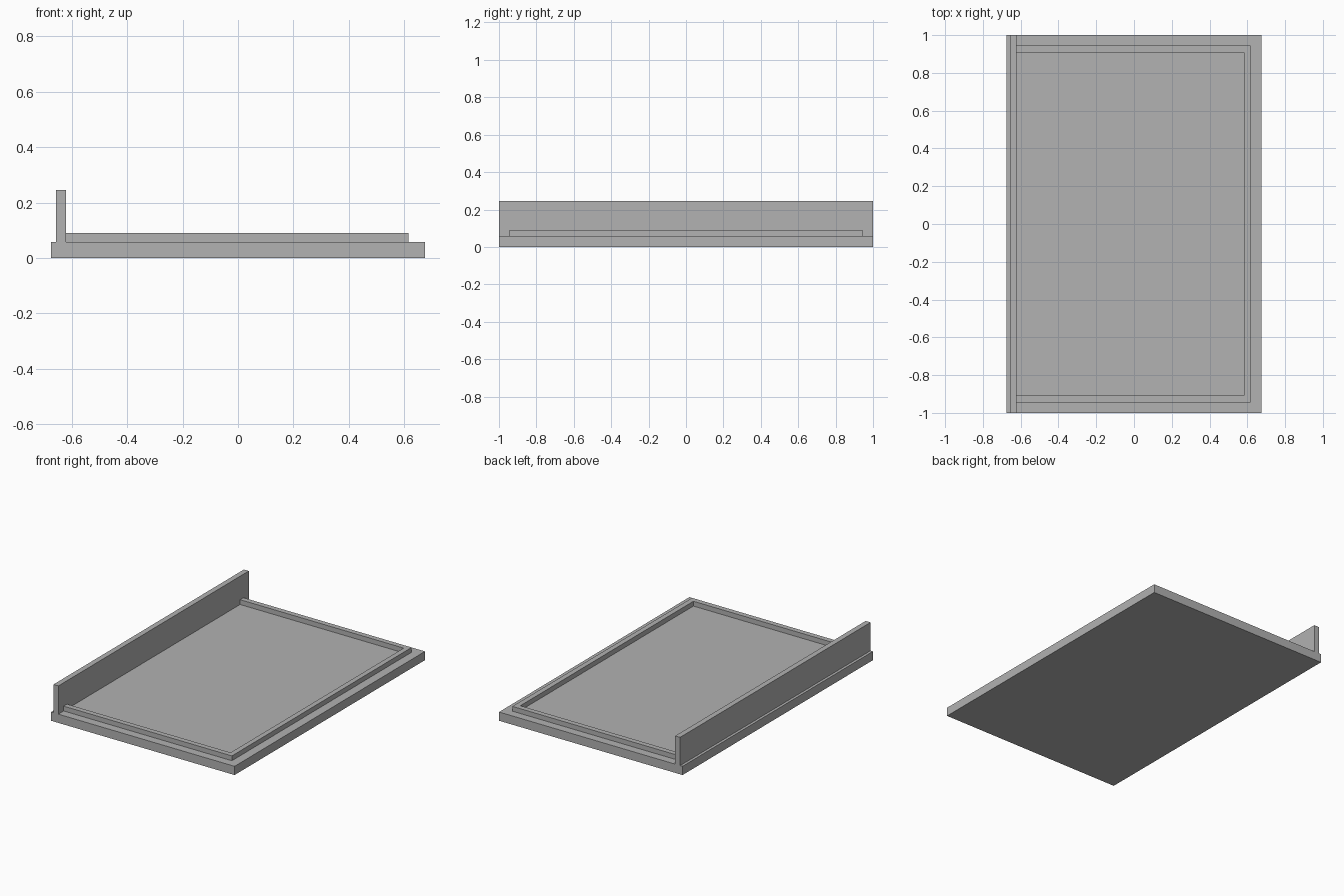
import bpy
import bmesh

cube = bpy.data.objects.get("Cube")
if cube:
    bpy.data.objects.remove(cube, do_unlink=True)

GREY = (0.445, 0.445, 0.445, 1.0)
grey = bpy.data.materials.new("plain_grey")
grey.use_nodes = True
grey.diffuse_color = GREY
grey.node_tree.nodes["Principled BSDF"].inputs["Base Color"].default_value = GREY


def extrude_outline(name, outline, bottom, top):
    """Flat-shaded solid raised from a plan outline."""
    bm = bmesh.new()
    face = bm.faces.new([bm.verts.new((x, y, bottom)) for x, y in outline])
    raised = bmesh.ops.extrude_face_region(bm, geom=[face], use_keep_orig=True)
    for item in raised["geom"]:
        if isinstance(item, bmesh.types.BMVert):
            item.co.z = top
    bmesh.ops.recalc_face_normals(bm, faces=bm.faces)
    mesh = bpy.data.meshes.new(name)
    bm.to_mesh(mesh)
    bm.free()
    mesh.materials.append(grey)
    obj = bpy.data.objects.new(name, mesh)
    bpy.context.collection.objects.link(obj)
    return obj


def rectangle(x0, x1, half_y):
    return [(x0, -half_y), (x1, -half_y), (x1, half_y), (x0, half_y)]


BASE_TOP, RIM_TOP, WALL_TOP = 0.058, 0.09, 0.246
WALL_OUT, WALL_IN = -0.657, -0.621
RIM_OUT, RIM_IN = 0.616, 0.582
RIM_Y_OUT, RIM_Y_IN = 0.944, 0.909

# Base slab
extrude_outline("base_plate", rectangle(-0.675, 0.675, 1.0), 0.0, BASE_TOP)

# Tall wall along the right edge
extrude_outline("side_wall", rectangle(WALL_OUT, WALL_IN, 1.0), BASE_TOP, WALL_TOP)

# Low three-sided rim, open toward the wall
rim = [
    (WALL_IN, -RIM_Y_OUT), (RIM_OUT, -RIM_Y_OUT),
    (RIM_OUT, RIM_Y_OUT), (WALL_IN, RIM_Y_OUT),
    (WALL_IN, RIM_Y_IN), (RIM_IN, RIM_Y_IN),
    (RIM_IN, -RIM_Y_IN), (WALL_IN, -RIM_Y_IN),
]
extrude_outline("raised_rim", rim, BASE_TOP, RIM_TOP)
